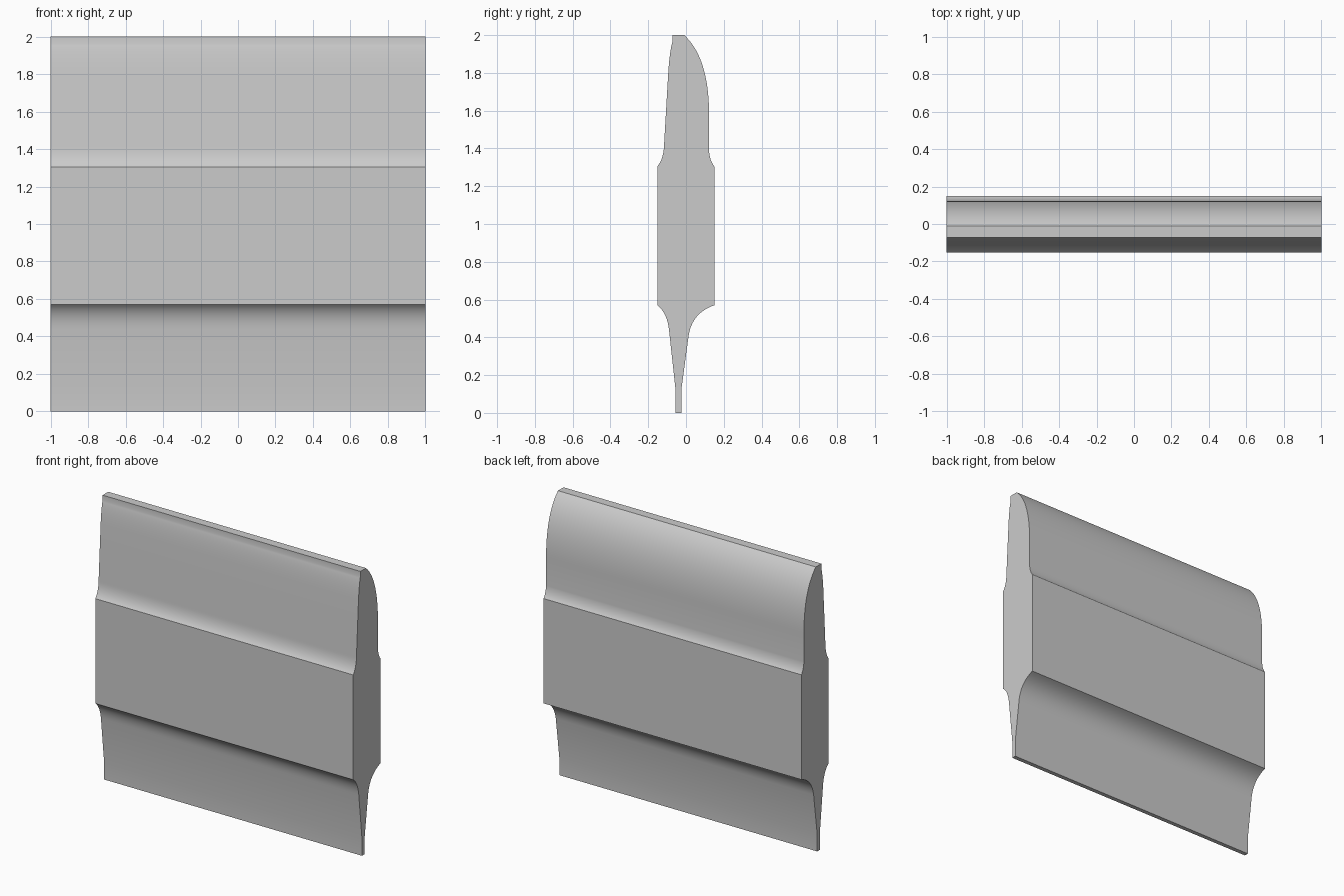
import bpy, bmesh, math
from mathutils import Vector

cube = bpy.data.objects.get("Cube")
if cube:
    bpy.data.objects.remove(cube, do_unlink=True)


def curve(start, control, end, steps=10):
    """Points along a quadratic curve, both ends included."""
    a, b, c = Vector(start), Vector(control), Vector(end)
    ts = [i / steps for i in range(steps + 1)]
    return [a * (1 - t) ** 2 + b * 2 * t * (1 - t) + c * t * t for t in ts]


# Cross-section (y, z): up the front face, then down the back face
profile = [(-0.055, 0), (-0.055, 0.12)]
profile += curve((-0.09, 0.44), (-0.1, 0.53), (-0.152, 0.57))      # front cove
profile += curve((-0.152, 1.305), (-0.118, 1.345), (-0.116, 1.42))  # front shoulder
profile += curve((-0.094, 1.8), (-0.087, 1.91), (-0.072, 1.965))    # front lip
profile += [(-0.072, 2)]
profile += curve((-0.01, 2), (0.122, 1.88), (0.122, 1.58), 20)      # rounded back
profile += curve((0.122, 1.385), (0.126, 1.335), (0.15, 1.305))     # back shoulder
profile += curve((0.15, 0.57), (0.033, 0.53), (0.014, 0.41), 14)    # back cove
profile += [(-0.025, 0.12), (-0.025, 0)]

# Extrude the cross-section along x
bm = bmesh.new()
end_cap = bm.faces.new([bm.verts.new((-1, y, z)) for y, z in profile])
extruded = bmesh.ops.extrude_face_region(bm, geom=[end_cap], use_keep_orig=True)
moved = [v for v in extruded["geom"] if isinstance(v, bmesh.types.BMVert)]
bmesh.ops.translate(bm, verts=moved, vec=(2, 0, 0))
bmesh.ops.recalc_face_normals(bm, faces=bm.faces)
mesh = bpy.data.meshes.new("moulding_board")
bm.to_mesh(mesh)
bm.free()
board = bpy.data.objects.new("moulding_board", mesh)
bpy.context.collection.objects.link(board)

# Plain grey
grey = bpy.data.materials.new("plain_grey")
grey.use_nodes = True
colour = (0.6, 0.6, 0.6, 1)
grey.diffuse_color = colour
grey.node_tree.nodes["Principled BSDF"].inputs["Base Color"].default_value = colour
mesh.materials.append(grey)

# Smooth curves, crisp ledges
bpy.context.view_layer.objects.active = board
board.select_set(True)
bpy.ops.object.shade_smooth_by_angle(angle=math.radians(25))
